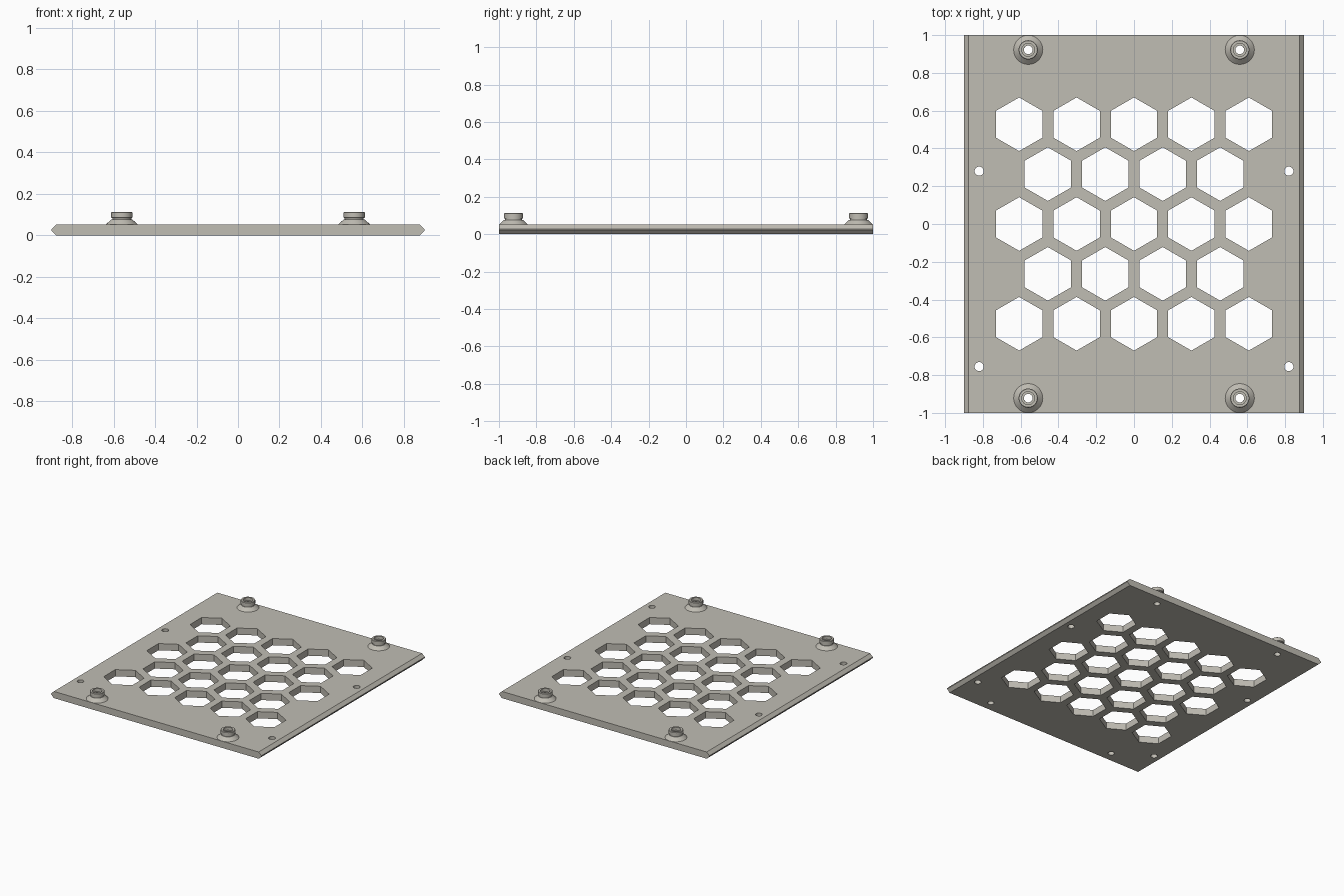
import bpy, bmesh, math

if "Cube" in bpy.data.objects:
    bpy.data.objects.remove(bpy.data.objects["Cube"])

TOP = 0.052          # plate thickness
BOSS_X, BOSS_Y = 0.56, 0.922
HOLE_R = 0.023

grey = bpy.data.materials.new("warm_grey")
grey.diffuse_color = (0.53, 0.51, 0.455, 1)
grey.use_nodes = True
grey.node_tree.nodes["Principled BSDF"].inputs["Base Color"].default_value = grey.diffuse_color


def make_object(name, bm):
    bmesh.ops.recalc_face_normals(bm, faces=bm.faces[:])
    mesh = bpy.data.meshes.new(name)
    bm.to_mesh(mesh)
    bm.free()
    mesh.materials.append(grey)
    ob = bpy.data.objects.new(name, mesh)
    bpy.context.collection.objects.link(ob)
    return ob


def add_prism(bm, x, y, radius, sides, start=0.0):
    """Upright prism long enough to cut right through the plate."""
    ring = [(x + radius * math.cos(start + math.tau * i / sides),
             y + radius * math.sin(start + math.tau * i / sides)) for i in range(sides)]
    lo = [bm.verts.new((px, py, -0.1)) for px, py in ring]
    hi = [bm.verts.new((px, py, 0.2)) for px, py in ring]
    bm.faces.new(lo[::-1])
    bm.faces.new(hi)
    for i in range(sides):
        j = (i + 1) % sides
        bm.faces.new((lo[i], lo[j], hi[j], hi[i]))


# Plate: profile with pointed long edges, extruded along y
half = [(0.877, 0), (0.9, 0.023), (0.9, 0.029), (0.877, TOP)]
profile = half + [(-x, z) for x, z in reversed(half)]
bm = bmesh.new()
face = bm.faces.new([bm.verts.new((x, -1, z)) for x, z in profile])
ext = bmesh.ops.extrude_face_region(bm, geom=[face])
bmesh.ops.translate(bm, vec=(0, 2, 0),
                    verts=[g for g in ext["geom"] if isinstance(g, bmesh.types.BMVert)])
plate = make_object("plate", bm)

# Cutter: honeycomb openings, screw holes and boss holes
bm = bmesh.new()
for row in range(-2, 3):
    count = 5 if row % 2 == 0 else 4
    for i in range(count):
        add_prism(bm, (i - (count - 1) / 2) * 0.304, row * 0.264, 0.142, 6, math.pi / 6)
for sx in (-1, 1):
    for y in (0.28, -0.755):
        add_prism(bm, sx * 0.82, y, 0.024, 32)
    for sy in (-1, 1):
        add_prism(bm, sx * BOSS_X, sy * BOSS_Y, HOLE_R, 32)
cutter = make_object("hole_cutter", bm)
cutter.hide_render = True

# Cut the plate and discard the cutter
bpy.context.view_layer.objects.active = plate
plate.select_set(True)
cut = plate.modifiers.new("holes", "BOOLEAN")
cut.operation, cut.solver, cut.object = "DIFFERENCE", "EXACT", cutter
bpy.ops.object.modifier_apply(modifier=cut.name)
bpy.data.objects.remove(cutter)
bpy.ops.object.shade_smooth_by_angle(angle=math.radians(25))
plate.select_set(False)

# Mounting bosses: flared foot, neck, collar and stepped bore, turned as one profile
boss = [(HOLE_R, TOP), (0.077, TOP), (0.05, 0.077), (0.046, 0.077), (0.046, 0.083),
        (0.051, 0.085), (0.051, 0.11), (0.048, 0.113), (0.034, 0.113),
        (0.034, 0.09), (HOLE_R, 0.09)]
SEG = 48
for sx, side in ((-1, "left"), (1, "right")):
    for sy, end in ((-1, "front"), (1, "back")):
        bm = bmesh.new()
        rings = [[bm.verts.new((r * math.cos(math.tau * i / SEG),
                                r * math.sin(math.tau * i / SEG), z)) for i in range(SEG)]
                 for r, z in boss]
        for a, b in zip(rings, rings[1:] + rings[:1]):
            for i in range(SEG):
                j = (i + 1) % SEG
                bm.faces.new((a[i], a[j], b[j], b[i]))
        ob = make_object(f"boss_{end}_{side}", bm)
        ob.location = (sx * BOSS_X, sy * BOSS_Y, 0)
        bpy.context.view_layer.objects.active = ob
        ob.select_set(True)
        bpy.ops.object.shade_smooth_by_angle(angle=math.radians(25))
        ob.select_set(False)
